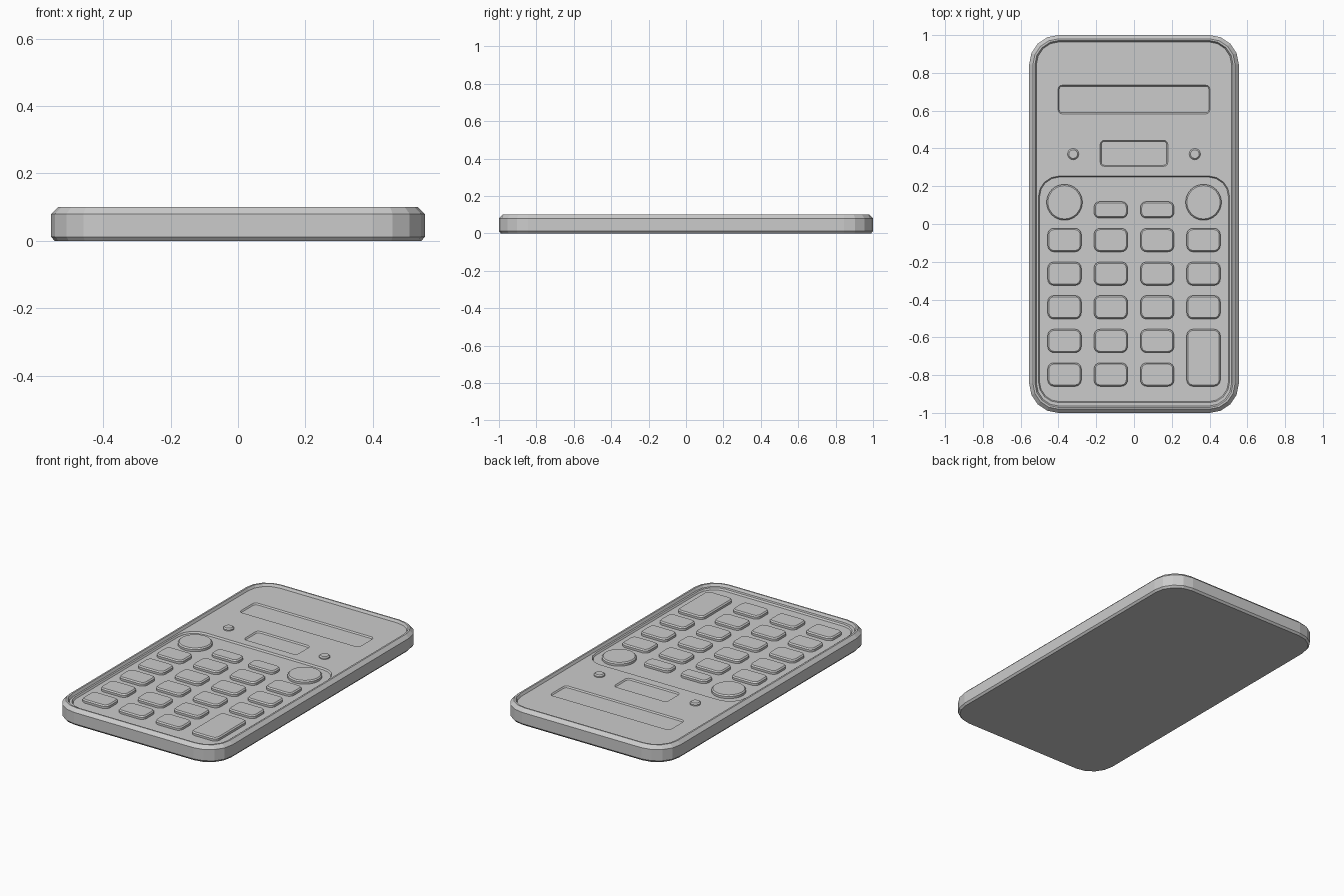
import bpy, bmesh
from math import sin, cos, pi

if "Cube" in bpy.data.objects:
    bpy.data.objects.remove(bpy.data.objects["Cube"])


def ring(hx, hy, r, seg):
    """Rounded rectangle outline, counter-clockwise."""
    pts = []
    for k, (sx, sy) in enumerate([(1, 1), (-1, 1), (-1, -1), (1, -1)]):
        for i in range(seg + 1):
            a = (k + i / seg) * pi / 2
            pts.append((sx * (hx - r) + r * cos(a), sy * (hy - r) + r * sin(a)))
    return pts


def loft(name, cx, cy, hx, hy, r, levels, seg=4):
    """Solid through rounded outlines; levels = (inset, z) from bottom to top."""
    bm = bmesh.new()
    rows = [[bm.verts.new((cx + x, cy + y, z))
             for x, y in ring(hx - d, hy - d, r - d, seg)] for d, z in levels]
    n = len(rows[0])
    for a, b in zip(rows, rows[1:]):
        for i in range(n):
            bm.faces.new((a[i], a[(i + 1) % n], b[(i + 1) % n], b[i]))
    bm.faces.new(rows[0][::-1])
    bm.faces.new(rows[-1])
    bmesh.ops.remove_doubles(bm, verts=bm.verts, dist=1e-5)
    bmesh.ops.recalc_face_normals(bm, faces=bm.faces)
    me = bpy.data.meshes.new(name)
    bm.to_mesh(me)
    bm.free()
    ob = bpy.data.objects.new(name, me)
    bpy.context.collection.objects.link(ob)
    return ob


def cut(target, cutter):
    cutter.hide_render = True
    m = target.modifiers.new("cut", 'BOOLEAN')
    m.operation, m.solver, m.object = 'DIFFERENCE', 'EXACT', cutter
    bpy.context.view_layer.objects.active = target
    bpy.ops.object.modifier_apply(modifier=m.name)
    bpy.data.objects.remove(cutter)


# Case with chamfered rim
case = loft("case", 0, 0, 0.555, 1.0, 0.155,
            [(0.01, 0), (0, 0.012), (0, 0.08), (0.02, 0.1)])

# Recessed faceplate, deeper keypad well and sunken screens
FACE, WELL = 0.085, 0.075
cut(case, loft("face_cutter", 0, 0, 0.525, 0.972, 0.13,
               [(0.008, FACE), (0, 0.1), (0, 0.15)]))
cut(case, loft("well_cutter", 0, -0.346, 0.506, 0.6, 0.11,
               [(0.006, WELL), (0, FACE), (0, FACE + 0.004)]))
for name, y, hx, hy in [("display", 0.659, 0.402, 0.076), ("solar_panel", 0.374, 0.179, 0.069)]:
    cut(case, loft(name + "_cutter", 0, y, hx, hy, 0.022,
                   [(0.006, 0.077), (0, FACE), (0, 0.12)], 3))


def key(name, x, y, hx, hy, r, base=WELL, top=0.095, seg=4):
    loft(name, x, y, hx, hy, r, [(0, base - 0.005), (0, top - 0.007), (0.007, top)], seg)


# Keypad: four columns, five rows, with a double-height key bottom right
cols = (-0.368, -0.123, 0.123, 0.368)
for row in range(5):
    for c, x in enumerate(cols):
        if c == 3 and row > 2:
            continue
        key(f"key_{row}_{c}", x, -0.085 - row * 0.178, 0.089, 0.062, 0.032)
key("tall_key", cols[3], -0.708, 0.089, 0.151, 0.032)

# Short keys, round keys and small round studs, mirrored left and right
for side, s in (("left", -1), ("right", 1)):
    key("short_key_" + side, s * 0.123, 0.075, 0.089, 0.0435, 0.03)
    key("round_key_" + side, s * 0.368, 0.115, 0.095, 0.095, 0.095, seg=8)
    key("stud_" + side, s * 0.322, 0.37, 0.03, 0.03, 0.03, base=FACE, top=0.099, seg=4)
